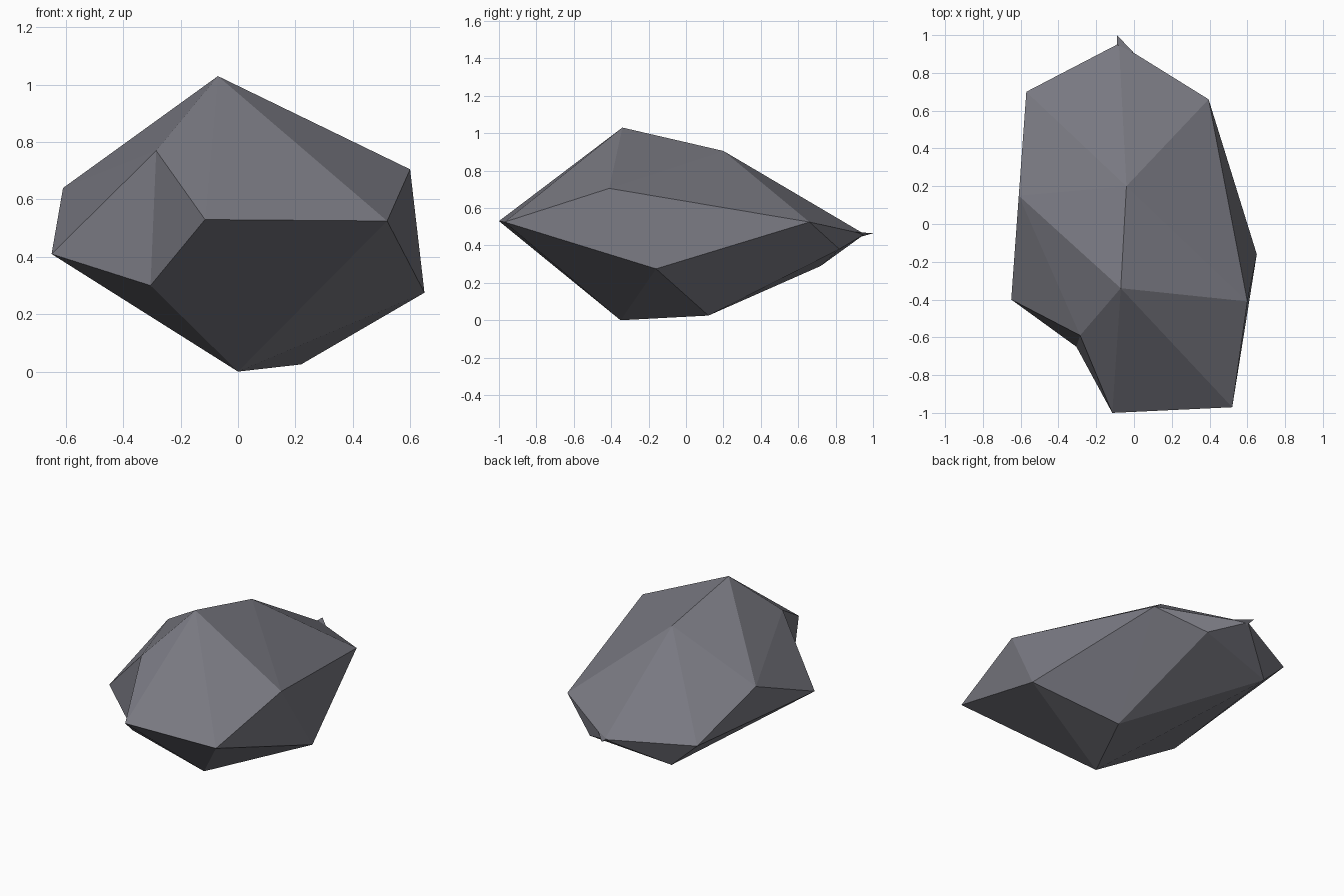
import bpy, bmesh

if "Cube" in bpy.data.objects:
    bpy.data.objects.remove(bpy.data.objects["Cube"])

stone = bpy.data.materials.new("slate grey stone")
stone.diffuse_color = (0.19, 0.19, 0.22, 1)
stone.use_nodes = True
stone.node_tree.nodes["Principled BSDF"].inputs["Base Color"].default_value = stone.diffuse_color


def hull(name, points, flip=None):
    """Flat-faced stone wrapped around its corner points."""
    bm = bmesh.new()
    v = {k: bm.verts.new(p) for k, p in points.items()}
    bmesh.ops.convex_hull(bm, input=bm.verts[:])
    # turn one ridge inward to chisel a notch
    if flip:
        edge = bm.edges.get([v[flip[0]], v[flip[1]]])
        if edge:
            bmesh.ops.rotate_edges(bm, edges=[edge], use_ccw=False)
    bmesh.ops.delete(bm, geom=[x for x in bm.verts if not x.link_faces], context='VERTS')
    bmesh.ops.recalc_face_normals(bm, faces=bm.faces[:])
    mesh = bpy.data.meshes.new(name)
    bm.to_mesh(mesh)
    bm.free()
    mesh.materials.append(stone)
    ob = bpy.data.objects.new(name, mesh)
    bpy.context.collection.objects.link(ob)
    return ob


# Main boulder, corners from the peak down to the foot
hull("boulder", {
    "peak": (-0.07, -0.34, 1.03),
    "back_ridge": (-0.04, 0.20, 0.905),
    "right_shoulder": (0.60, -0.41, 0.705),
    "front_right": (0.52, -0.97, 0.525),
    "front_left": (-0.115, -1.0, 0.53),
    "notch_top": (-0.285, -0.59, 0.77),
    "notch_bottom": (-0.305, -0.65, 0.30),
    "left_low": (-0.65, -0.40, 0.41),
    "left_shoulder": (-0.61, 0.15, 0.64),
    "back_left": (-0.57, 0.70, 0.45),
    "back_tip": (-0.08, 0.955, 0.46),
    "back_right": (0.395, 0.66, 0.525),
    "right_low": (0.65, -0.16, 0.275),
    "foot_front": (0.0, -0.35, 0.0),
    "foot_back": (0.22, 0.12, 0.025),
    "under_right": (0.12, 0.82, 0.38),
    "under_left": (-0.40, 0.72, 0.29),
}, flip=("front_left", "left_low"))

# Small splinter at the back tip
hull("back_splinter", {
    "tip": (-0.09, 1.0, 0.465),
    "upper": (-0.09, 0.95, 0.465),
    "right": (0.0, 0.905, 0.472),
    "lower": (-0.08, 0.93, 0.445),
})
